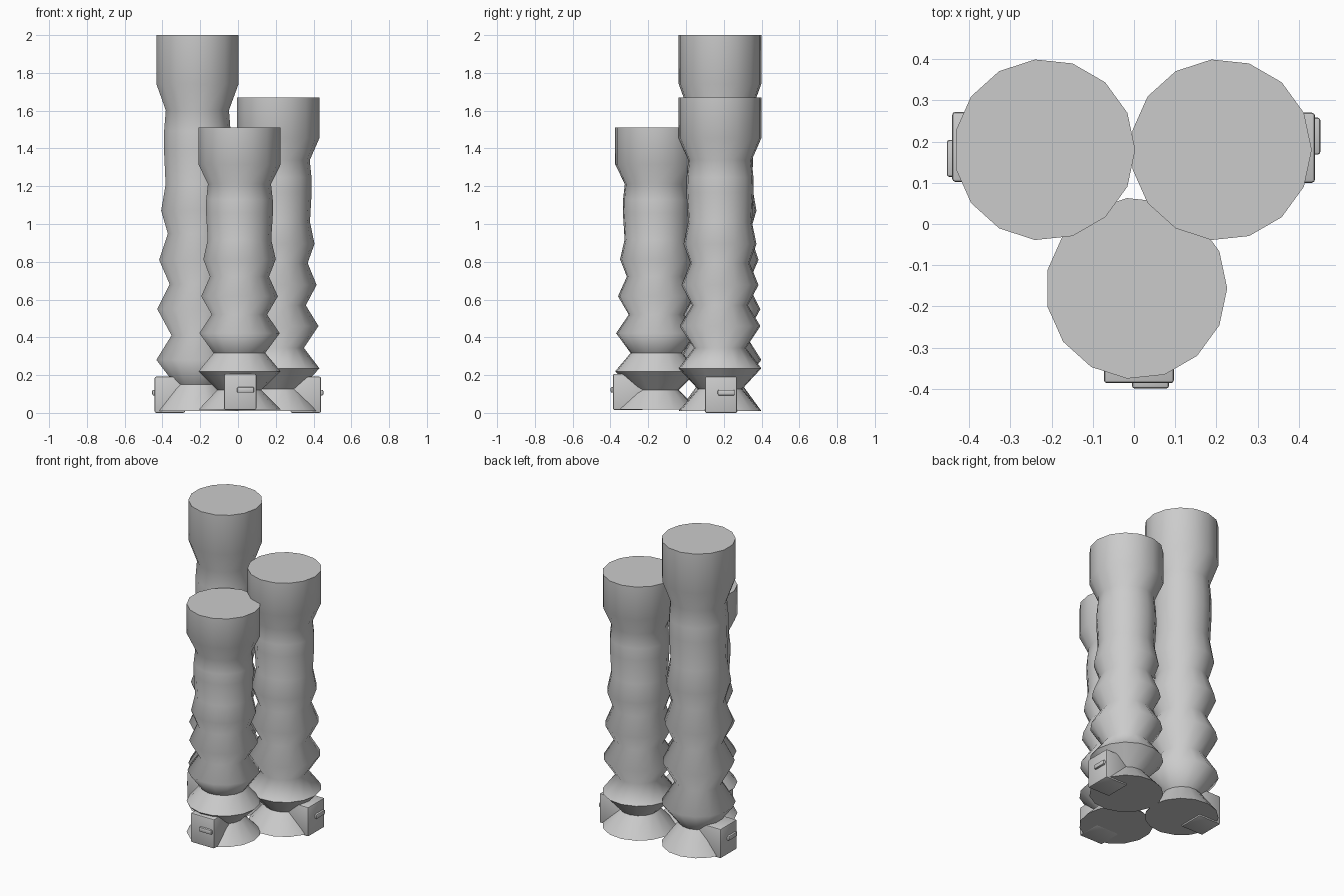
import bpy, bmesh, math
from mathutils import Matrix

if "Cube" in bpy.data.objects:
    bpy.data.objects.remove(bpy.data.objects["Cube"])

SIDES = 15
# Shared pipe profile: (radius, height fraction); zigzag fades upward
PROFILE = [(.22, 0), (.118, .07), (.22, .136), (.138, .201), (.215, .271),
           (.148, .337), (.205, .402), (.158, .472), (.194, .533), (.17, .603),
           (.179, .698), (.178, .745), (.169, .80), (.22, .87), (.22, 1)]


def finish(name, bm, angle):
    bmesh.ops.recalc_face_normals(bm, faces=bm.faces[:])
    mesh = bpy.data.meshes.new(name)
    bm.to_mesh(mesh)
    bm.free()
    ob = bpy.data.objects.new(name, mesh)
    bpy.context.collection.objects.link(ob)
    bpy.ops.object.select_all(action='DESELECT')
    ob.select_set(True)
    bpy.context.view_layer.objects.active = ob
    bpy.ops.object.shade_smooth_by_angle(angle=math.radians(angle))
    return ob


def pipe(name, x, y, z0, z1):
    bm = bmesh.new()
    rings = []
    for r, t in PROFILE:
        z = z0 + (z1 - z0) * t
        rings.append([bm.verts.new((x + r * math.cos(a), y + r * math.sin(a), z))
                      for a in (i * math.tau / SIDES for i in range(SIDES))])
    for a, b in zip(rings, rings[1:]):
        for i in range(SIDES):
            j = (i + 1) % SIDES
            bm.faces.new((a[i], a[j], b[j], b[i]))
    caps = [bm.faces.new(rings[0]), bm.faces.new(rings[-1])]
    ob = finish(name, bm, 70)
    return ob


def box(name, size, centre, place, bevel, segments):
    bm = bmesh.new()
    m = place @ Matrix.Translation(centre) @ Matrix.Diagonal((*size, 1))
    bmesh.ops.create_cube(bm, size=1, matrix=m)
    bmesh.ops.bevel(bm, geom=bm.edges[:], offset=bevel, segments=segments,
                    profile=.5, affect='EDGES')
    return finish(name, bm, 35)


def mouthpiece(name, x, y, z, turn):
    # Local frame: outer face at y = 0 facing -y
    place = Matrix.Translation((x, y, z)) @ Matrix.Rotation(math.radians(turn), 4, 'Z')
    box(name + "_block", (.17, .16, .192), (0, .08, .096), place, .008, 2)
    box(name + "_slot_bar", (.09, .04, .03), (.028, .007, .107), place, .007, 2)


# Three pipes of different heights
pipe("tall_pipe", -.217, .18, .01, 2.0)
pipe("middle_pipe", .211, .18, .01, 1.67)
pipe("short_pipe", .006, -.156, .017, 1.51)

# A slotted block at the foot of each pipe, turned outward
mouthpiece("tall_foot", -.441, .187, .003, -90)
mouthpiece("middle_foot", .439, .185, .003, 90)
mouthpiece("short_foot", .012, -.386, .015, 0)
for ob in bpy.data.objects:
    if ob.name.startswith(("tall_foot", "middle_foot")):
        ob.location.z = -.003
